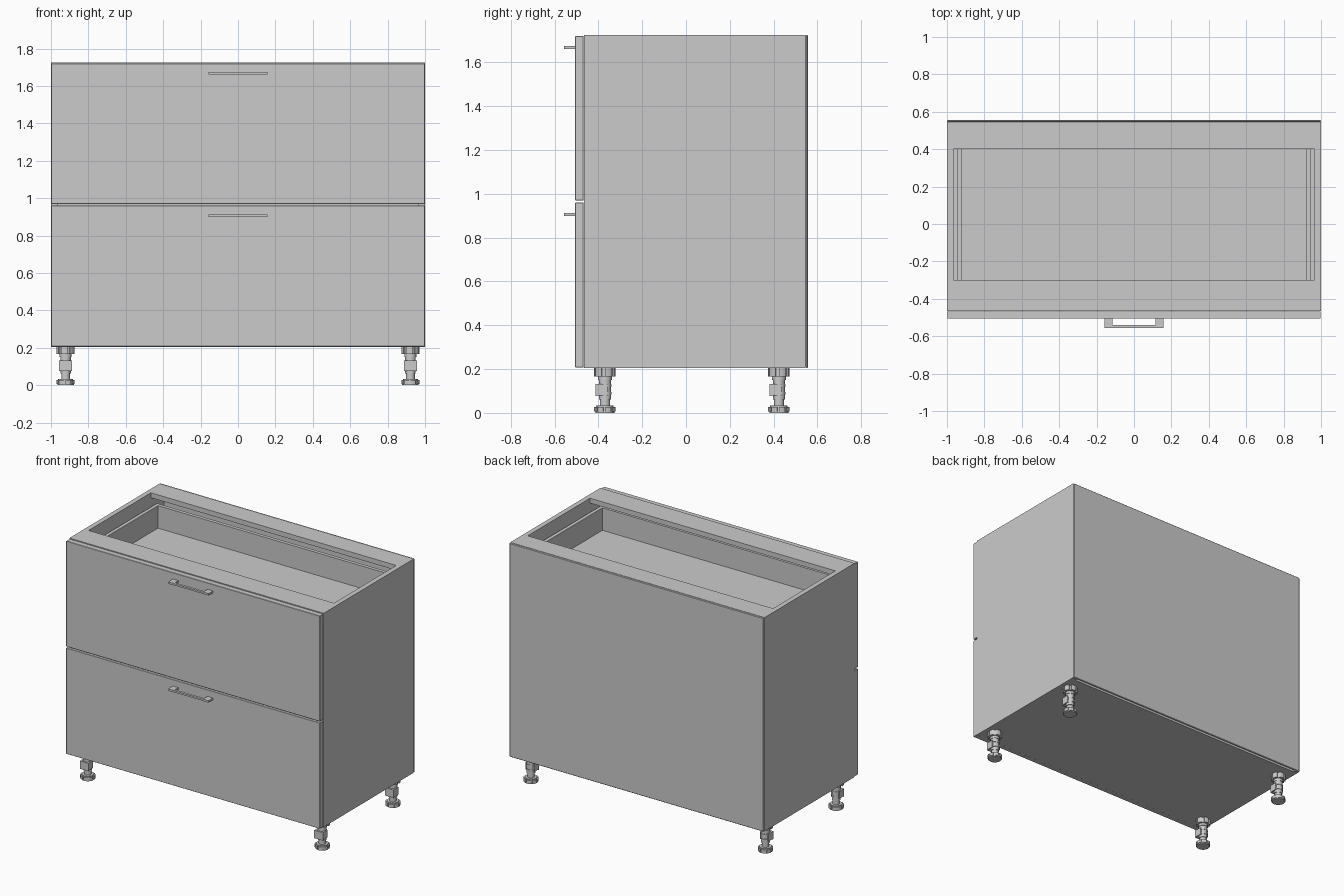
import bpy, bmesh, math

if "Cube" in bpy.data.objects:
    bpy.data.objects.remove(bpy.data.objects["Cube"])


def finish(bm, name, smooth=False):
    bmesh.ops.recalc_face_normals(bm, faces=bm.faces)
    me = bpy.data.meshes.new(name)
    bm.to_mesh(me)
    bm.free()
    ob = bpy.data.objects.new(name, me)
    bpy.context.collection.objects.link(ob)
    if smooth:
        bpy.ops.object.select_all(action='DESELECT')
        ob.select_set(True)
        bpy.context.view_layer.objects.active = ob
        bpy.ops.object.shade_smooth_by_angle(angle=math.radians(35))
    return ob


def add_box(bm, x0, x1, y0, y1, z0, z1):
    vs = bmesh.ops.create_cube(bm, size=1)['verts']
    for v in vs:
        v.co.x = x1 if v.co.x > 0 else x0
        v.co.y = y1 if v.co.y > 0 else y0
        v.co.z = z1 if v.co.z > 0 else z0


def box(name, x0, x1, y0, y1, z0, z1, bevel=0.0):
    bm = bmesh.new()
    add_box(bm, x0, x1, y0, y1, z0, z1)
    if bevel:
        bmesh.ops.bevel(bm, geom=bm.edges[:], offset=bevel, segments=1, affect='EDGES')
    return finish(bm, name)


def add_prism(bm, cx, cy, z0, z1, outline):
    """Extrude a closed (radius, angle) outline between two heights."""
    ring = [bm.verts.new((cx + r * math.cos(a), cy + r * math.sin(a), z0)) for r, a in outline]
    face = bm.faces.new(ring)
    top = bmesh.ops.extrude_face_region(bm, geom=[face])['geom']
    for v in top:
        if isinstance(v, bmesh.types.BMVert):
            v.co.z = z1


def circle(r, n=24):
    return [(r, 2 * math.pi * i / n) for i in range(n)]


def notched(r_out, r_in, teeth, slot=0.22):
    """Circle outline with narrow slots cut into the rim."""
    pts = []
    step = 2 * math.pi / teeth
    for i in range(teeth):
        a = i * step
        w = step * (1 - slot)
        pts += [(r_out, a + w * k / 4) for k in range(5)]
        pts += [(r_in, a + w), (r_in, a + step)]
    return pts


# Carcass
T = 0.035
ZB, ZT = 0.205, 1.725
for s, side in ((-1, "left"), (1, "right")):
    xs = sorted((s * (1 - T), s))
    box(f"{side}_side_panel", *xs, -0.466, 0.546, ZB, ZT)
box("bottom_panel", -1 + T, 1 - T, -0.466, 0.53, ZB, ZB + T)
box("front_top_rail", -1 + T, 1 - T, -0.466, -0.30, ZT - T, ZT)
box("back_top_rail", -1 + T, 1 - T, 0.40, 0.546, ZT - T, ZT)
box("back_panel", -1, 1, 0.546, 0.557, ZB, ZT, 0.004)


# Open drawer box with runners in the gap beside it
def drawer(name, z0, z1, y0, y1=0.44):
    w, t = 0.945, 0.025
    bm = bmesh.new()
    add_box(bm, -w, w, y0, y1, z0, z0 + 0.02)
    add_box(bm, -w + t, w - t, y1 - t, y1, z0 + 0.02, z1)
    add_box(bm, -w + t, w - t, y0, y0 + t, z0 + 0.02, z1)
    for s in (-1, 1):
        xs = sorted((s * w, s * (w - t)))
        add_box(bm, *xs, y0, y1, z0 + 0.02, z1)
        xs = sorted((s * w, s * (1 - T)))
        add_box(bm, *xs, y0, y1, z0 + 0.02, z0 + 0.06)
    finish(bm, name)


drawer("inner_drawer", 1.46, 1.64, -0.40)
drawer("upper_drawer", 1.00, 1.36, -0.466)
drawer("lower_drawer", 0.26, 0.62, -0.466)


# Drawer fronts and handles
def handle(name, z):
    bm = bmesh.new()
    for s in (-1, 1):
        xs = sorted((s * 0.158, s * 0.115))
        add_box(bm, *xs, -0.557, -0.506, z, z + 0.014)
    add_box(bm, -0.115, 0.115, -0.557, -0.54, z + 0.001, z + 0.013)
    finish(bm, name)


for part, z0, z1, hz in (("lower", 0.207, 0.96, 0.899), ("upper", 0.97, 1.72, 1.66)):
    box(f"{part}_drawer_front", -0.998, 0.998, -0.506, -0.467, z0, z1, 0.002)
    handle(f"{part}_handle", hz)


# Adjustable legs: notched foot, threaded neck, sleeve, lobed flange, plinth clip
def leg(name, cx, cy):
    bm = bmesh.new()
    add_prism(bm, cx, cy, 0.0, 0.006, circle(0.044))
    add_prism(bm, cx, cy, 0.006, 0.028, notched(0.049, 0.041, 8))
    add_prism(bm, cx, cy, 0.028, 0.034, circle(0.04))
    add_prism(bm, cx, cy, 0.034, 0.062, circle(0.023))
    add_prism(bm, cx, cy, 0.062, 0.15, circle(0.028))
    add_prism(bm, cx, cy, 0.15, 0.167, circle(0.032))
    add_prism(bm, cx, cy, 0.167, 0.205, notched(0.049, 0.04, 6, 0.3))
    # clip ring and front pad
    add_prism(bm, cx, cy, 0.085, 0.095, circle(0.031))
    add_prism(bm, cx, cy, 0.12, 0.13, circle(0.031))
    for s in (-1, 1):
        xs = sorted((cx + s * 0.02, cx + s * 0.034))
        add_box(bm, *xs, cy - 0.035, cy + 0.012, 0.08, 0.132)
    add_box(bm, cx - 0.034, cx + 0.034, cy - 0.042, cy - 0.033, 0.076, 0.132)
    finish(bm, name, smooth=True)


for xn, cx in (("left", -0.922), ("right", 0.922)):
    for yn, cy in (("front", -0.37), ("back", 0.424)):
        leg(f"{yn}_{xn}_leg", cx, cy)
